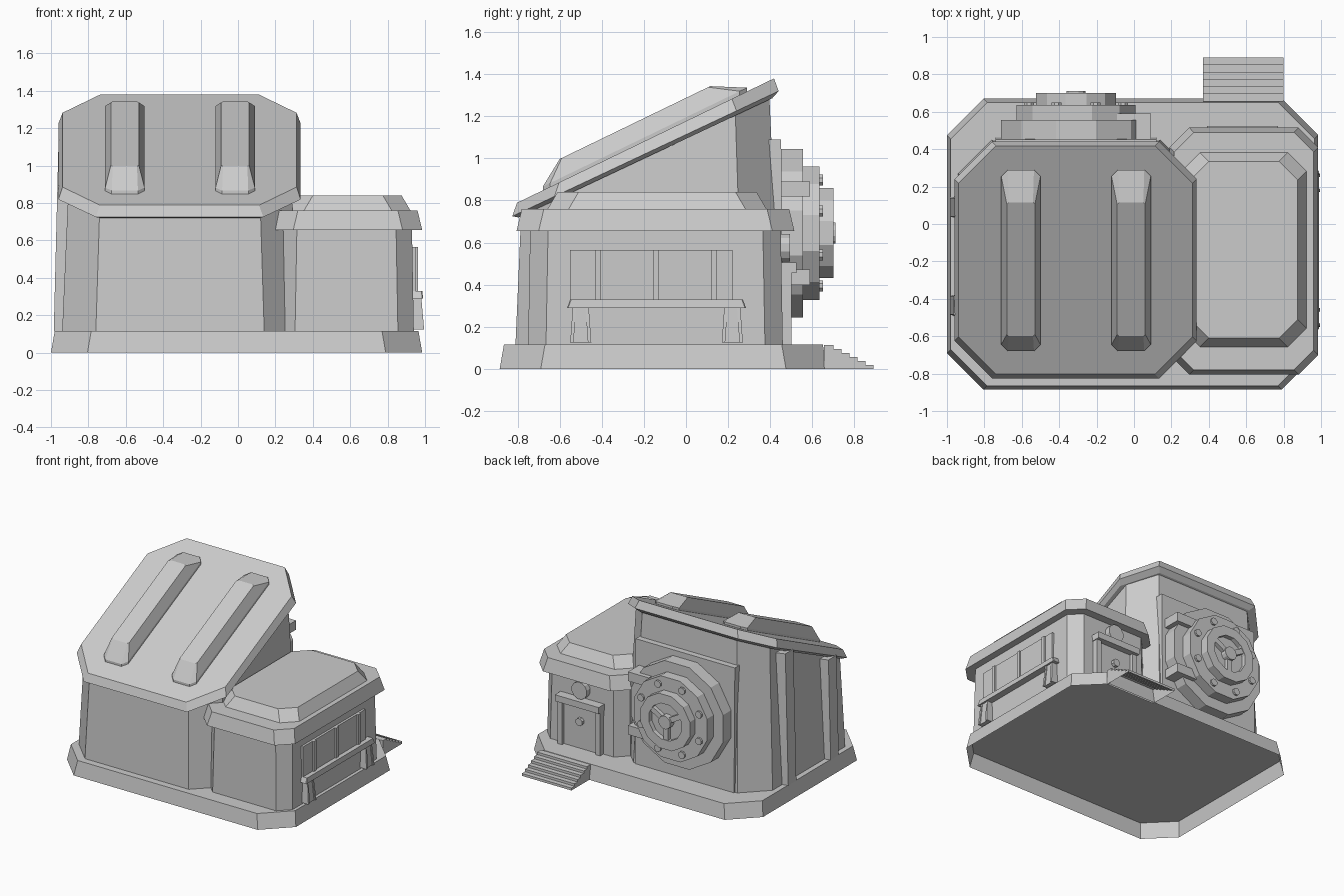
import bpy
import bmesh
from math import sin, cos, pi

cube = bpy.data.objects.get("Cube")
if cube:
    bpy.data.objects.remove(cube, do_unlink=True)

grey = bpy.data.materials.new("stone_grey")
grey.use_nodes = True
grey.diffuse_color = (0.6, 0.6, 0.6, 1)
grey.node_tree.nodes["Principled BSDF"].inputs["Base Color"].default_value = (0.6, 0.6, 0.6, 1)


def loft(name, rings, closed=False, hollow=False):
    """Skin a stack of equal point rings; hollow leaves the ground side open."""
    bm = bmesh.new()
    loops = [[bm.verts.new(p) for p in ring] for ring in rings]
    n = len(loops[0])
    pairs = list(zip(loops, loops[1:]))
    if closed:
        pairs.append((loops[-1], loops[0]))
    else:
        bm.faces.new(loops[0][::-1])
        bm.faces.new(loops[-1])
    for a, b in pairs:
        for i in range(n):
            j = (i + 1) % n
            bm.faces.new((a[i], a[j], b[j], b[i]))
    bmesh.ops.recalc_face_normals(bm, faces=bm.faces)
    if hollow:
        ground = [f for f in bm.faces if all(v.co.z < 0.001 for v in f.verts)]
        bmesh.ops.delete(bm, geom=ground, context='FACES')
    mesh = bpy.data.meshes.new(name)
    bm.to_mesh(mesh)
    bm.free()
    mesh.materials.append(grey)
    obj = bpy.data.objects.new(name, mesh)
    bpy.context.collection.objects.link(obj)
    return obj


def octagon(x0, x1, y0, y1, c, z, inset=0):
    """Rectangle with cut corners; z is a height or a function of y."""
    x0, x1, y0, y1 = x0 + inset, x1 - inset, y0 + inset, y1 - inset
    pts = [(x0 + c, y0), (x1 - c, y0), (x1, y0 + c), (x1, y1 - c),
           (x1 - c, y1), (x0 + c, y1), (x0, y1 - c), (x0, y0 + c)]
    return [(x, y, z(y) if callable(z) else z) for x, y in pts]


def box(name, x0, x1, y0, y1, z0, z1, lean_x=0, lean_y=0):
    """Box whose top is shifted by lean_x, lean_y."""
    def ring(z, dx, dy):
        return [(x0 + dx, y0 + dy, z), (x1 + dx, y0 + dy, z),
                (x1 + dx, y1 + dy, z), (x0 + dx, y1 + dy, z)]
    return loft(name, [ring(z0, 0, 0), ring(z1, lean_x, lean_y)])


def circle(x, y, z, r, n):
    """Upright polygon with flat sides at the top and at the sides; r reaches the flats."""
    r /= cos(pi / n)
    angles = [2 * pi * (i + 0.5) / n for i in range(n)]
    return [(x + r * cos(a), y, z + r * sin(a)) for a in angles]


def disc(name, x, z, r, y0, y1, n=12):
    return loft(name, [circle(x, y0, z, r, n), circle(x, y1, z, r, n)])


def roof_top(y):
    return 0.79 + 0.484 * (y + 0.80)


def roof_under(y):
    return 0.725 + 0.47 * (y + 0.825)


# Hollow plinth
plinth = (-1, 0.985, -0.885, 0.67, 0.195)
loft("plinth", [octagon(*plinth, 0), octagon(*plinth, 0.115, 0.02)], hollow=True)

# Back steps, open underneath
profile = [(0.655, 0)]
for i in range(6):
    y = 0.89 - 0.038 * i
    profile += [(y, 0.019 * i), (y, 0.019 * (i + 1))]
profile.append((0.655, 0.114))
loft("back_steps", [[(x, y, z) for y, z in profile] for x in (0.37, 0.80)], hollow=True)

# Main hall: walls lean inward and end under the sloping roof
hall = (-0.94, 0.32, -0.81, 0.45, 0.18)
top = []
for (x, y, z) in octagon(*hall, roof_under):
    lean = 0.045 * (z - 0.115)
    cx, cy = -0.31, -0.18
    k = 1 - lean / 0.63
    x, y = cx + (x - cx) * k, cy + (y - cy) * k
    top.append((x, y, roof_under(y) + 0.005))
loft("hall_walls", [octagon(*hall, 0.115), top])

# Sloping roof slab with a bevelled underside and two raised ribs
slab = (-0.96, 0.335, -0.825, 0.44, 0.2)
loft("hall_roof", [octagon(*slab, lambda y: roof_under(y) - 0.02, 0.03),
                   octagon(*slab, roof_under), octagon(*slab, roof_top, 0.022)])
for x in (-0.605, -0.015):
    low = (x - 0.105, x + 0.105, -0.68, 0.29, 0.035)
    high = (x - 0.075, x + 0.075, -0.60, 0.115, 0.01)
    loft("roof_rib", [octagon(*low, lambda y: roof_top(y) - 0.02),
                      octagon(*low, lambda y: roof_top(y) + 0.018),
                      octagon(*high, lambda y: roof_top(y) + 0.11)])

# Pilasters on the blind side wall, with splayed flanks
for y in (0.09, -0.435):
    height = roof_under(y) - 0.015
    rings = []
    for z in (0.115, height):
        x = -0.985 + 0.025 * (z - 0.115)
        rings.append([(x, y - 0.05, z), (x, y + 0.05, z),
                      (-0.89, y + 0.075, z), (-0.89, y - 0.075, z)])
    loft("side_pilaster", rings)

# Annex: walls, eave band and hipped cap
annex = (0.22, 0.94, -0.75, 0.46, 0.085)
loft("annex_walls", [octagon(*annex, 0.115), octagon(*annex, 0.67, 0.01)])
eave = (0.19, 0.985, -0.805, 0.515, 0.105)
loft("annex_eave", [octagon(*eave, 0.655), octagon(*eave, 0.76, 0.025)])
cap = (0.25, 0.925, -0.66, 0.385, 0.1)
loft("annex_cap", [octagon(*cap, 0.755), octagon(*cap, 0.84, 0.05)])

# Side window with mullions
box("window_pane", 0.92, 0.95, -0.55, 0.22, 0.32, 0.565)
for y in (-0.418, -0.142, 0.132):
    box("window_mullion", 0.92, 0.962, y - 0.014, y + 0.014, 0.32, 0.565)

# Bench below the window
loft("bench_seat", [octagon(0.92, 0.99, -0.565, 0.285, 0.005, 0.29),
                    octagon(0.92, 0.985, -0.55, 0.27, 0.005, 0.33)])
for y in (-0.5, 0.22):
    for side in (-1, 1):
        box("bench_leg", 0.93, 0.995, y + side * 0.042 - 0.008, y + side * 0.042 + 0.008,
            0.125, 0.295, lean_x=-0.015, lean_y=-side * 0.012)
    box("bench_leg_panel", 0.92, 0.985, y - 0.035, y + 0.035, 0.125, 0.295, lean_x=-0.01)

# Annex back door with awning, lamp and knob
box("back_door", 0.43, 0.73, 0.44, 0.475, 0.115, 0.47)
for x in (0.415, 0.745):
    box("door_post", x - 0.02, x + 0.02, 0.44, 0.50, 0.115, 0.47)
box("door_awning", 0.39, 0.77, 0.44, 0.525, 0.455, 0.505)
disc("door_lamp", 0.58, 0.575, 0.065, 0.44, 0.495)
disc("door_knob", 0.58, 0.33, 0.028, 0.46, 0.50, 8)

# Vault wall panel
box("vault_panel", -0.74, 0.12, 0.40, 0.462, 0.115, 1.09, lean_y=-0.01)

# Round vault door: stepped discs, raised rim, bolts
VX, VZ = -0.31, 0.645
for name, r, y in (("vault_frame", 0.40, 0.555), ("vault_door", 0.317, 0.635),
                   ("vault_boss", 0.21, 0.665)):
    disc(name, VX, VZ, r, 0.42, y)
loft("vault_rim", [circle(VX, y, VZ, r, 12) for y, r in
                   ((0.63, 0.213), (0.70, 0.213), (0.70, 0.14), (0.63, 0.14))], closed=True)
for i in range(8):
    a = pi / 8 + i * pi / 4
    disc("vault_bolt", VX + 0.272 * cos(a), VZ + 0.272 * sin(a), 0.026, 0.62, 0.65, 8)

# Handle hub with three spokes
disc("handle_hub", VX, VZ, 0.05, 0.65, 0.71)
for k in range(3):
    spoke = box("handle_spoke", -0.02, 0.02, 0.65, 0.695, 0, 0.15)
    spoke.location = (VX, 0, VZ)
    spoke.rotation_euler.y = pi / 3 + k * 2 * pi / 3

# Vault hinges
for z in (0.855, 0.435):
    box("vault_hinge", -0.09, 0.09, 0.44, 0.59, z - 0.036, z + 0.036)
